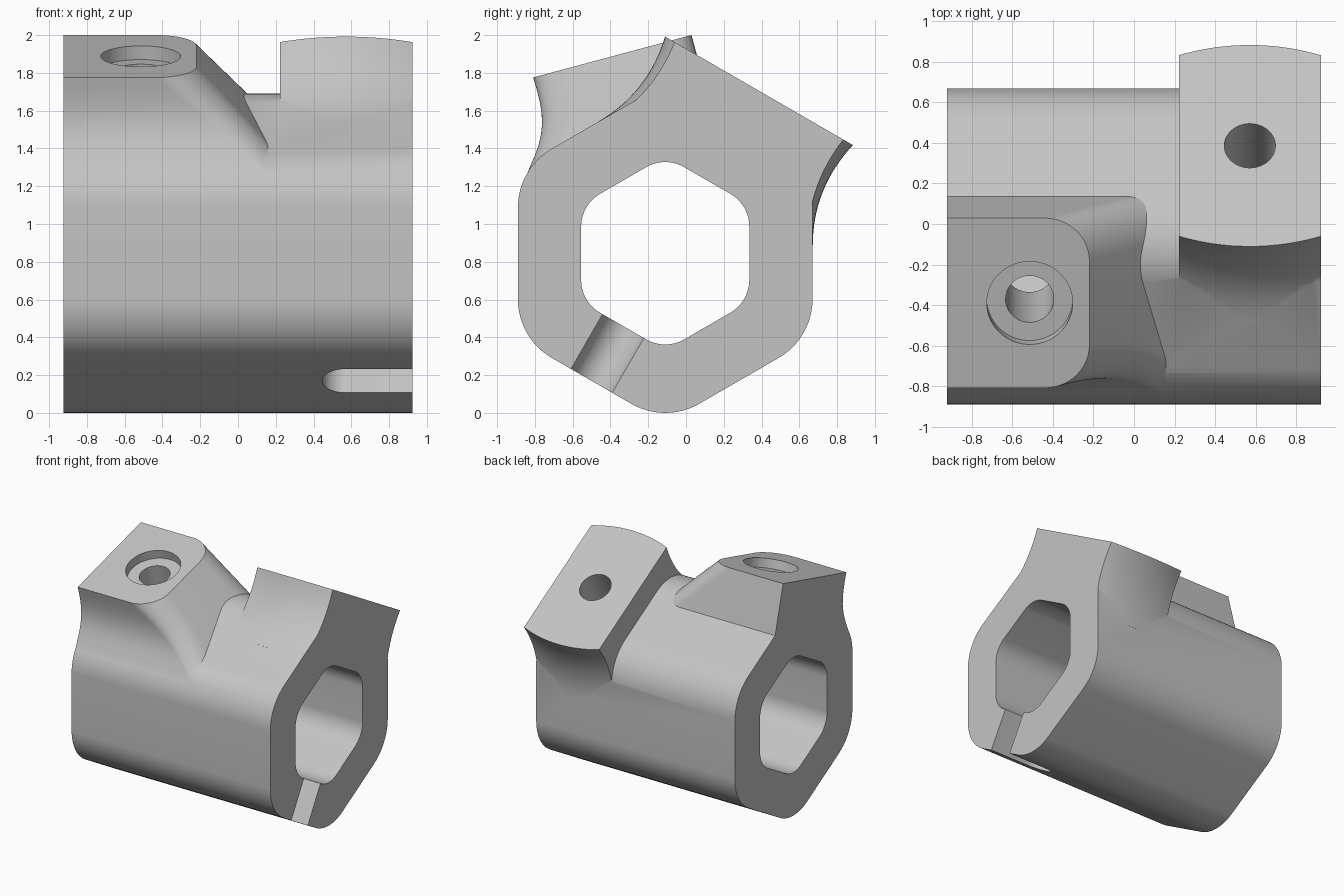
import bpy, bmesh, math
from mathutils import Vector

if "Cube" in bpy.data.objects:
    bpy.data.objects.remove(bpy.data.objects["Cube"])

HALF = 0.923                                  # half length of the tube
C = Vector((0, -0.11, 0.845))                 # tube axis
X = Vector((1, 0, 0))
S3 = math.sqrt(3) / 2

grey = bpy.data.materials.new("grey")
grey.diffuse_color = (0.55, 0.55, 0.55, 1)
grey.use_nodes = True
grey.node_tree.nodes["Principled BSDF"].inputs["Base Color"].default_value = grey.diffuse_color


def loft(name, rings):
    """Closed solid through rings of equal point count."""
    bm = bmesh.new()
    vs = [[bm.verts.new(p) for p in r] for r in rings]
    n = len(rings[0])
    for a, b in zip(vs, vs[1:]):
        for i in range(n):
            j = (i + 1) % n
            bm.faces.new((a[i], a[j], b[j], b[i]))
    bm.faces.new(vs[0])
    bm.faces.new(vs[-1])
    bmesh.ops.recalc_face_normals(bm, faces=bm.faces)
    me = bpy.data.meshes.new(name)
    bm.to_mesh(me)
    bm.free()
    me.materials.append(grey)
    ob = bpy.data.objects.new(name, me)
    bpy.context.collection.objects.link(ob)
    return ob


def combine(ob, other, op):
    """Apply a boolean and remove the helper."""
    m = ob.modifiers.new("bool", 'BOOLEAN')
    m.operation, m.solver, m.object = op, 'EXACT', other
    bpy.context.view_layer.objects.active = ob
    bpy.ops.object.modifier_apply(modifier=m.name)
    bpy.data.objects.remove(other)


def hex_prism(name, apothem, r, half):
    """Hexagonal prism along x with rounded corners."""
    ring = []
    for k in range(6):
        mid = math.radians(90 + 60 * k)
        d = (apothem - r) / S3
        for i in range(13):
            a = mid + math.radians(-30 + 60 * i / 12)
            ring.append((d * math.cos(mid) + r * math.cos(a),
                         d * math.sin(mid) + r * math.sin(a)))
    return loft(name, [[C + Vector((x, y, z)) for y, z in ring] for x in (-half, half)])


def round_cutter(name, origin, axis, r, h0, h1, stretch=0):
    """Cylinder along axis, optionally stretched towards +x into a slot."""
    side = axis.cross(X)
    rings = []
    for h in (h0, h1):
        ring = []
        for i in range(48):
            a = 2 * math.pi * (i + 0.5) / 48
            dx = stretch if math.cos(a) > 0 else 0
            ring.append(origin + axis * h + X * (r * math.cos(a) + dx) + side * r * math.sin(a))
        rings.append(ring)
    return loft(name, rings)


# --- tube body
body = hex_prism("clamp_body", 0.78, 0.36, 1.1)

# --- saddle plate with flared ends, square to the upper rear face
N1 = Vector((0, 0.5, S3))
T1 = Vector((0, S3, -0.5))
rings = []
for k in range(25):
    x = 0.223 + (1.0 - 0.223) * k / 24
    sag = 1.085 - math.sqrt(1.085 ** 2 - (x - 0.572) ** 2)
    top = Vector((0.574 - sag, 0.993))
    base = Vector((0.655 - 0.55 * sag, 0.428))
    ctrl = base + Vector((-0.5, S3)) * 0.30
    flare = []
    for i in range(17):
        u = i / 16
        flare.append(top * (1 - u) ** 2 + ctrl * 2 * u * (1 - u) + base * u * u)
    flare.append(Vector((0.5, 0.35)))
    prof = [(p.x, p.y) for p in flare] + [(-p.x, p.y) for p in reversed(flare)]
    rings.append([C + X * x + T1 * t + N1 * n for t, n in prof])
combine(body, loft("saddle_plate", rings), 'UNION')

# --- tilted screw boss: straight rear side, concave front, 45 degree end
A = math.radians(15)
N2 = Vector((0, -math.sin(A), math.cos(A)))
U2 = Vector((0, math.cos(A), math.sin(A)))
P = Vector((0, -0.39, 1.888))
front = [(0, -.434), (.07, -.432), (.13, -.433), (.19, -.439), (.25, -.452), (.30, -.471),
         (.35, -.497), (.40, -.531), (.44, -.563), (.48, -.593), (.53, -.607), (.60, -.607)]
rings = []
for d, v0 in front:
    x1, v1 = -0.22 + d, 0.434
    ring = [(-1.0, v1), (-1.0, v0)]
    rf = 0.22 - 0.2 * d
    for i in range(15):
        a = math.radians(-90 + 90 * i / 14)
        ring.append((x1 - rf + rf * math.cos(a), v0 + rf + rf * math.sin(a)))
    for i in range(15):
        a = math.radians(90 * i / 14)
        ring.append((x1 - 0.22 + 0.22 * math.cos(a), v1 - 0.22 + 0.22 * math.sin(a)))
    rings.append([P + X * x + U2 * v - N2 * d for x, v in ring])
combine(body, loft("screw_boss", rings), 'UNION')

# --- hexagonal bore, pin hole, slot, counterbored screw hole
pin = C + X * 0.572
screw = P + X * -0.515
for cutter in (
        hex_prism("bore", 0.445, 0.20, 1.3),
        round_cutter("pin_hole", pin, N1, 0.126, 0.0, 1.3),
        round_cutter("slot", pin, N1, 0.126, -1.3, 0.0, 0.7),
        round_cutter("counterbore", screw, N2, 0.212, -0.075, 0.2),
        round_cutter("screw_hole", screw, N2, 0.119, -0.9, 0.2)):
    combine(body, cutter, 'DIFFERENCE')

# --- trim both ends flat
trim = loft("trim", [[Vector((x, y, z)) for y, z in ((-2, -1), (2, -1), (2, 3), (-2, 3))]
                     for x in (-HALF, HALF)])
combine(body, trim, 'INTERSECT')

bpy.ops.object.select_all(action='DESELECT')
body.select_set(True)
bpy.context.view_layer.objects.active = body
bpy.ops.object.shade_smooth_by_angle(angle=math.radians(30))
